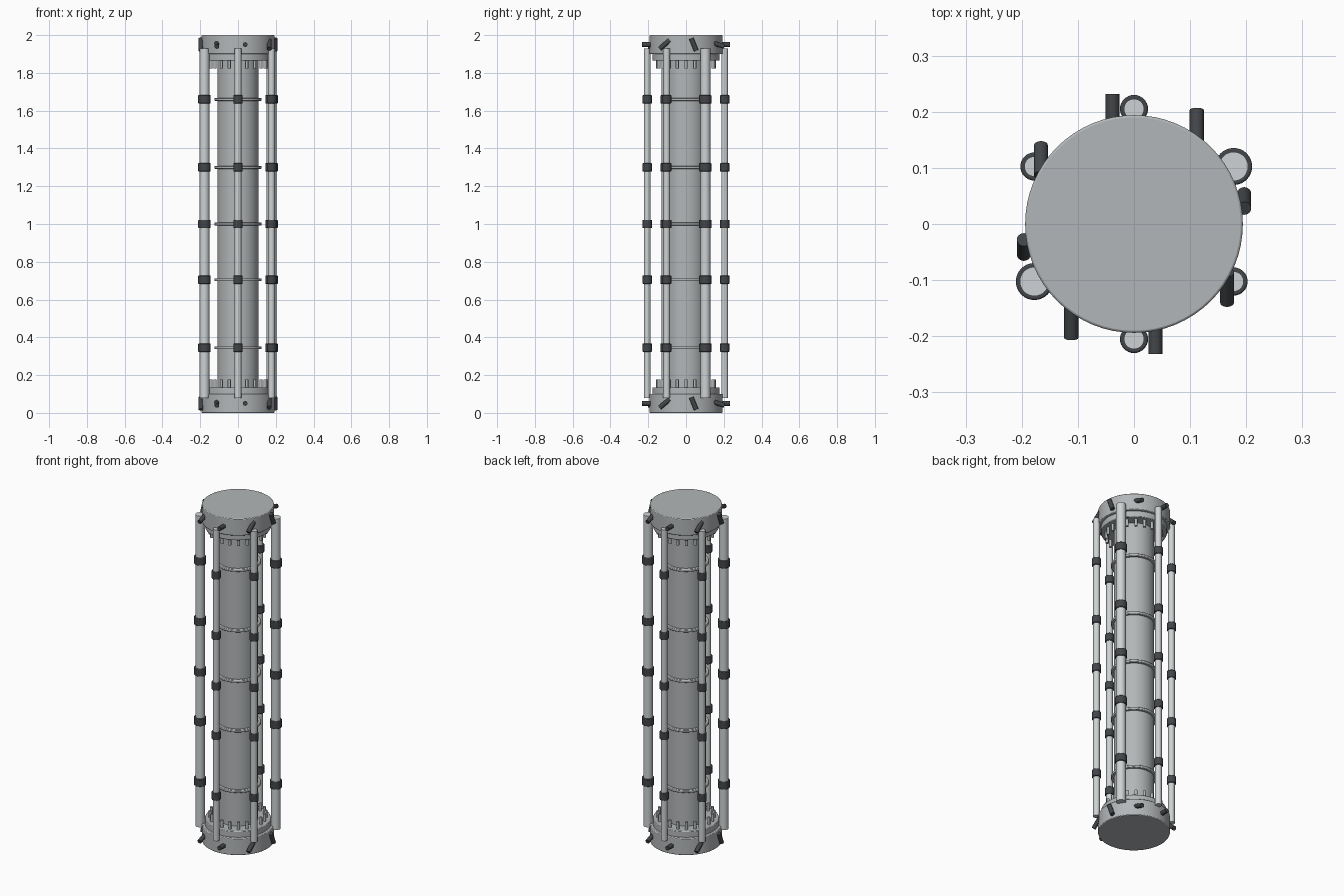
import bpy
import math
from mathutils import Vector, Matrix

if "Cube" in bpy.data.objects:
    bpy.data.objects.remove(bpy.data.objects["Cube"], do_unlink=True)


def material(name, color):
    m = bpy.data.materials.new(name)
    m.use_nodes = True
    m.diffuse_color = (*color, 1)
    m.node_tree.nodes["Principled BSDF"].inputs["Base Color"].default_value = (*color, 1)
    return m


steel = material("steel grey", (0.45, 0.47, 0.48))
silver = material("light silver", (0.62, 0.65, 0.66))
rubber = material("dark rubber", (0.055, 0.06, 0.065))


def cylinder(name, radius, length, center, mat, sides=32, direction=(0, 0, 1), bevel=0):
    """A smooth-sided cylinder centred at a point and pointing along a direction."""
    bpy.ops.mesh.primitive_cylinder_add(vertices=sides, radius=radius, depth=length)
    ob = bpy.context.object
    ob.name = name
    ob.data.materials.append(mat)
    turn = Vector(direction).to_track_quat("Z", "Y").to_matrix().to_4x4()
    ob.matrix_world = Matrix.Translation(center) @ turn
    if bevel:
        mod = ob.modifiers.new("edge", "BEVEL")
        mod.width = bevel
        mod.segments = 2
        mod.limit_method = "ANGLE"
    bpy.ops.object.shade_smooth_by_angle(angle=math.radians(40))
    return ob


def polar(radius, degrees, z):
    a = math.radians(degrees)
    return Vector((radius * math.cos(a), radius * math.sin(a), z))


CLAMP_HEIGHTS = (0.345, 0.705, 1.0, 1.3, 1.66)

# Central tube and its thin rings
cylinder("central_tube", 0.109, 1.8, (0, 0, 1), steel, 64)
for z in CLAMP_HEIGHTS:
    cylinder("tube_ring", 0.124, 0.015, (0, 0, z), steel, 64, bevel=0.003)

# End caps, flanges, bolts and pegs, mirrored top to bottom
for end, side in (("bottom", -1), ("top", 1)):
    def height(z):
        return 1 + side * (1 - z)

    cylinder(end + "_cap", 0.194, 0.1, (0, 0, height(0.05)), steel, 64, bevel=0.004)
    cylinder(end + "_flange", 0.178, 0.04, (0, 0, height(0.115)), steel, 64, bevel=0.003)
    for i in range(20):
        cylinder(end + "_bolt", 0.008, 0.05, polar(0.15, 18 * i, height(0.153)), steel, 12)

    # Pegs lie in planes along y, each tilted further than the last
    for angle, y, tilt in ((-79, -0.197, 0), (-34, -0.113, 40),
                           (11, 0.041, 112), (56, 0.170, 162)):
        x = 0.2 * math.cos(math.radians(angle))
        t = math.radians(tilt)
        for s in (1, -1):
            cylinder(end + "_peg", 0.0125, 0.07, (s * x, s * y, height(0.05) ), rubber, 16,
                     (0, s * math.cos(t), math.sin(t)))

# Six outer rods with clamps; two opposite rods are thicker
for i in range(6):
    angle = 30 + 60 * i
    r = 0.026 if i % 3 == 0 else 0.018
    cylinder("outer_rod", r, 1.85, polar(0.205, angle, 1.005), silver, 32)
    for z in CLAMP_HEIGHTS:
        cylinder("rod_clamp", r + 0.007, 0.044, polar(0.205, angle, z), rubber, 32, bevel=0.003)
